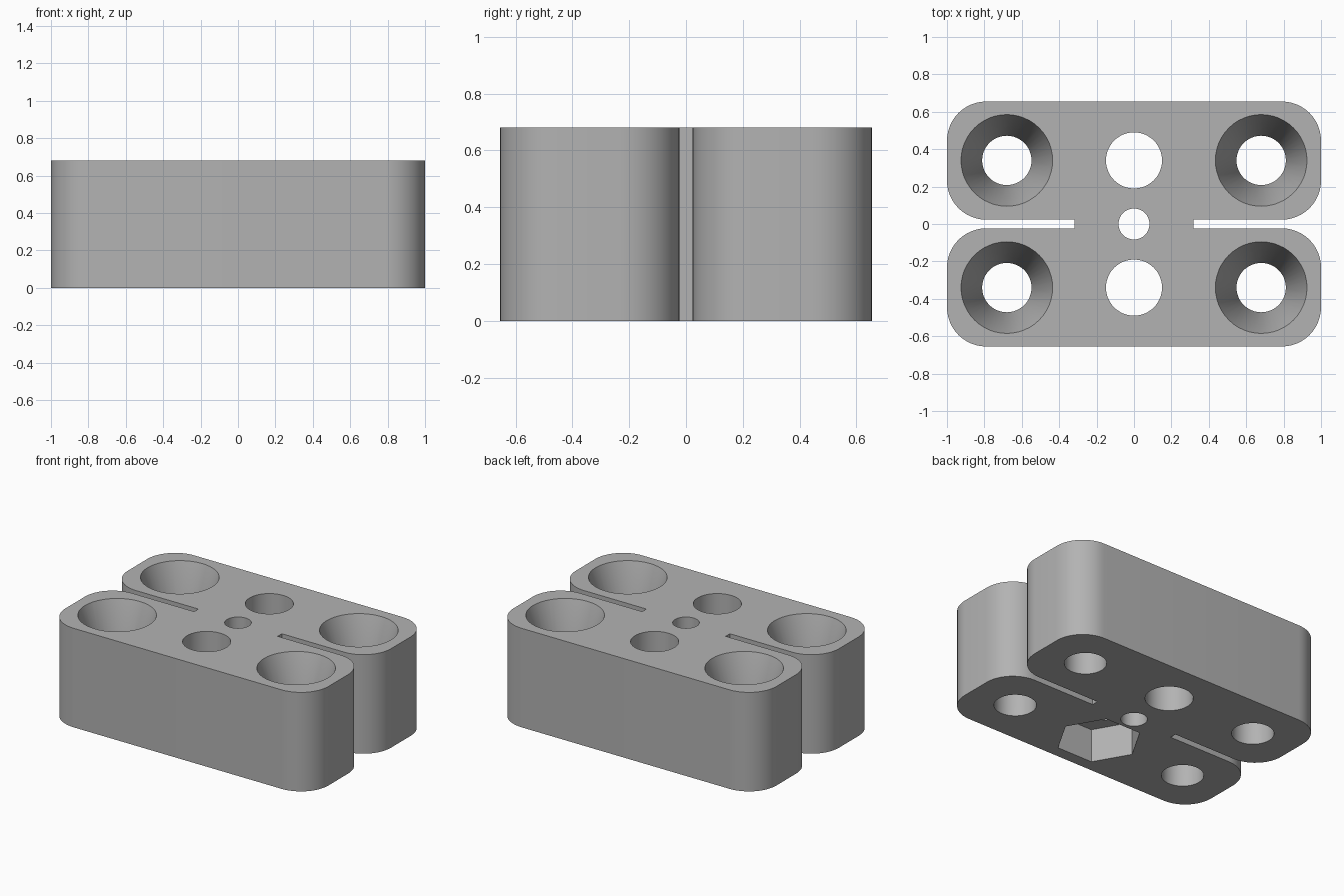
import bpy, bmesh, math

HEIGHT, HALF_Y, CORNER = 0.68, 0.655, 0.21
SLOT_X, SLOT_Y = 0.317, 0.023
HOLE_X, HOLE_Y = 0.68, 0.34
SINK_DEPTH = 0.36

if "Cube" in bpy.data.objects:
    bpy.data.objects.remove(bpy.data.objects["Cube"], do_unlink=True)

grey = bpy.data.materials.new("plain grey")
grey.use_nodes = True
grey.diffuse_color = (0.45, 0.45, 0.45, 1)
grey.node_tree.nodes["Principled BSDF"].inputs["Base Color"].default_value = grey.diffuse_color


def make_object(name, bm):
    bmesh.ops.recalc_face_normals(bm, faces=bm.faces)
    mesh = bpy.data.meshes.new(name)
    bm.to_mesh(mesh)
    bm.free()
    mesh.materials.append(grey)
    obj = bpy.data.objects.new(name, mesh)
    bpy.context.collection.objects.link(obj)
    return obj


def arc(cx, cy, start, steps=12):
    angles = [math.radians(start + 90 * i / steps) for i in range(steps + 1)]
    return [(cx + CORNER * math.cos(a), cy + CORNER * math.sin(a)) for a in angles]


def extrude(name, outline, z, depth):
    bm = bmesh.new()
    face = bm.faces.new([bm.verts.new((x, y, z)) for x, y in outline])
    top = bmesh.ops.extrude_face_region(bm, geom=[face])["geom"]
    verts = [v for v in top if isinstance(v, bmesh.types.BMVert)]
    bmesh.ops.translate(bm, verts=verts, vec=(0, 0, depth))
    return make_object(name, bm)


def turned(name, x, y, profile, sides=48):
    """Solid of stacked rings from (radius, height) pairs."""
    bm = bmesh.new()
    rings = []
    for r, z in profile:
        ring = []
        for i in range(sides):
            a = math.tau * i / sides
            ring.append(bm.verts.new((x + r * math.cos(a), y + r * math.sin(a), z)))
        rings.append(ring)
    for low, high in zip(rings, rings[1:]):
        for i in range(sides):
            j = (i + 1) % sides
            bm.faces.new((low[i], low[j], high[j], high[i]))
    bm.faces.new(rings[0])
    bm.faces.new(rings[-1])
    return make_object(name, bm)


# Block outline: one quarter mirrored around, leaving a slot at each end
quarter = [(SLOT_X, SLOT_Y)]
quarter += arc(1 - CORNER, SLOT_Y + CORNER, -90)
quarter += arc(1 - CORNER, HALF_Y - CORNER, 0)
half = quarter + [(-x, y) for x, y in reversed(quarter)]
outline = half + [(-x, -y) for x, y in half]
block = extrude("clamp_block", outline, 0, HEIGHT)

# Cutters for the countersunk corner holes, middle holes and nut pocket
over = 0.1
slope = (0.245 - 0.132) / SINK_DEPTH
sink = [(0.132, -over), (0.132, HEIGHT - SINK_DEPTH), (0.245 + slope * over, HEIGHT + over)]
cutters = [turned("corner_hole", sx * HOLE_X, sy * HOLE_Y, sink)
           for sx in (-1, 1) for sy in (-1, 1)]
for y, r in ((-HOLE_Y, 0.15), (0, 0.083), (HOLE_Y, 0.15)):
    cutters.append(turned("middle_hole", 0, y, [(r, -over), (r, HEIGHT + over)]))
cutters.append(turned("nut_pocket", 0, -HOLE_Y, [(0.27, -over), (0.27, 0.23)], 6))

for cutter in cutters:
    mod = block.modifiers.new(cutter.name, "BOOLEAN")
    mod.operation, mod.solver, mod.object = "DIFFERENCE", "EXACT", cutter

# Bake the cuts and drop the cutters
depsgraph = bpy.context.evaluated_depsgraph_get()
block_mesh = bpy.data.meshes.new_from_object(block.evaluated_get(depsgraph))
block.modifiers.clear()
block.data = block_mesh
for cutter in cutters:
    bpy.data.objects.remove(cutter, do_unlink=True)
block.data.materials.clear()
block.data.materials.append(grey)

bpy.ops.object.select_all(action="DESELECT")
block.select_set(True)
bpy.context.view_layer.objects.active = block
bpy.ops.object.shade_smooth_by_angle(angle=math.radians(30))
